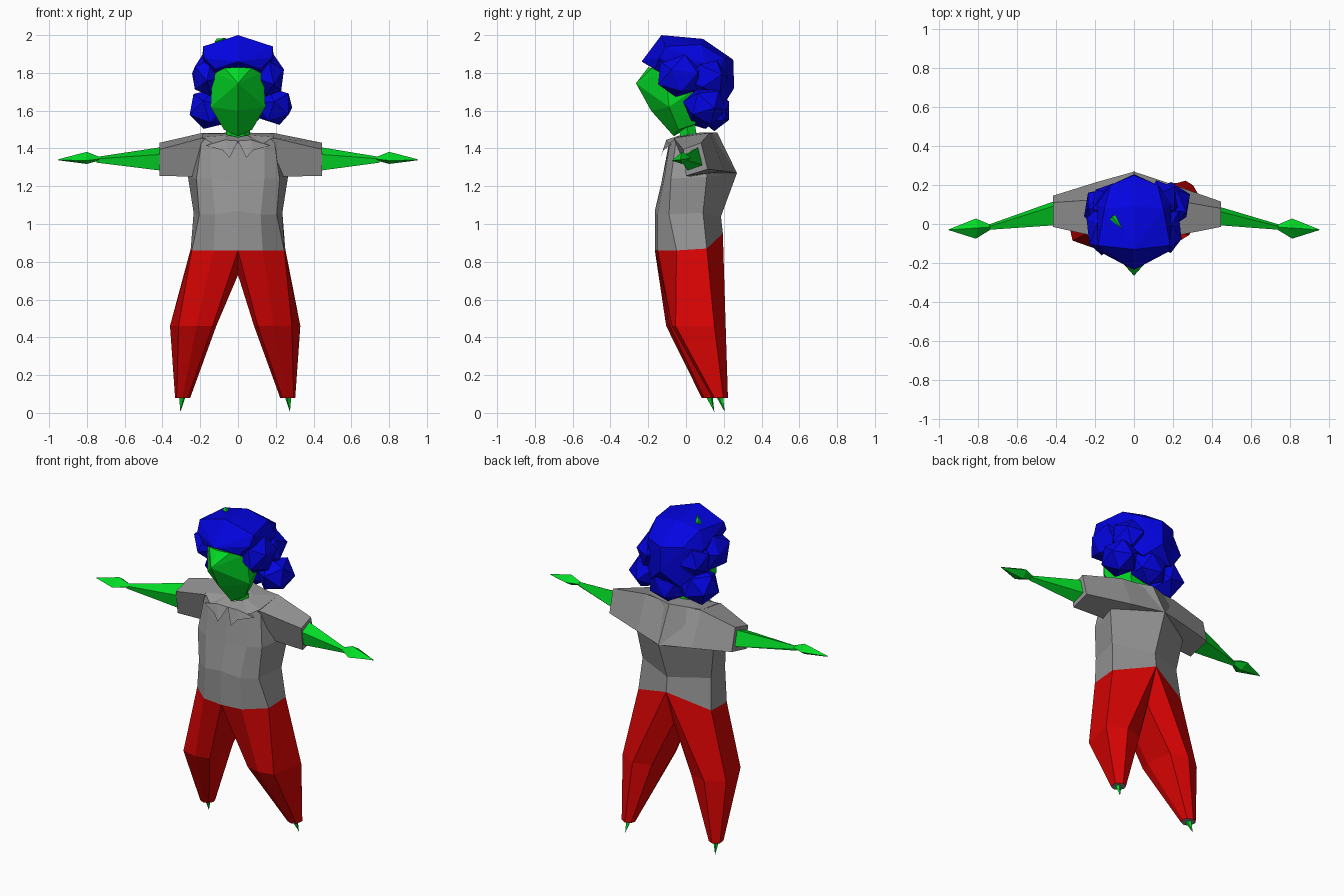
import bpy, bmesh, math
from mathutils import Vector, Matrix

if "Cube" in bpy.data.objects:
    bpy.data.objects.remove(bpy.data.objects["Cube"])


def material(name, rgb):
    m = bpy.data.materials.new(name)
    m.diffuse_color = (*rgb, 1)
    m.use_nodes = True
    m.node_tree.nodes["Principled BSDF"].inputs["Base Color"].default_value = m.diffuse_color
    return m


GREEN = material("green_skin", (0.001, 0.72, 0.02))
BLUE = material("blue_hair", (0.001, 0.001, 0.75))
RED = material("red_trousers", (0.7, 0.001, 0.001))
GREY = material("grey_shirt", (0.3, 0.3, 0.3))


def finish(bm, name, *mats):
    bmesh.ops.recalc_face_normals(bm, faces=bm.faces)
    me = bpy.data.meshes.new(name)
    bm.to_mesh(me)
    bm.free()
    for m in mats:
        me.materials.append(m)
    ob = bpy.data.objects.new(name, me)
    bpy.context.collection.objects.link(ob)
    return ob


def loft(name, rings, *mats, caps=True):
    """Skin a list of equal-length rings."""
    bm = bmesh.new()
    vs = [[bm.verts.new(p) for p in r] for r in rings]
    n = len(vs[0])
    for a, b in zip(vs, vs[1:]):
        for i in range(n):
            j = (i + 1) % n
            bm.faces.new((a[i], a[j], b[j], b[i]))
    if caps:
        bm.faces.new(vs[0])
        bm.faces.new(vs[-1])
    return finish(bm, name, *mats)


def hull(name, half, mat):
    """Faceted solid around points mirrored in x."""
    bm = bmesh.new()
    for x, y, z in half:
        for s in ((1, -1) if x else (1,)):
            bm.verts.new((s * x, y, z))
    bmesh.ops.convex_hull(bm, input=bm.verts)
    bmesh.ops.delete(bm, geom=[v for v in bm.verts if not v.link_faces], context='VERTS')
    return finish(bm, name, mat)


def mirror_ring(half):
    """Front centre to back centre, closed by its mirror image."""
    return half + [(-x, y, z) for x, y, z in half[-2:0:-1]]


def spike(name, base, tip, r, mat, sides=4):
    base, tip = Vector(base), Vector(tip)
    d = tip - base
    bm = bmesh.new()
    bmesh.ops.create_cone(bm, cap_ends=True, segments=sides, radius1=r, radius2=0, depth=d.length)
    rot = d.to_track_quat('Z', 'Y').to_matrix().to_4x4()
    bm.transform(Matrix.Translation((base + tip) / 2) @ rot)
    return finish(bm, name, mat)


# Shirt body, from waist to neckline
waist = [(0, -.165, .86), (.13, -.15, .86), (.245, -.05, .86), (.25, .11, .87), (0, .195, .95)]
loft("shirt", [mirror_ring(r) for r in (
    waist,
    [(0, -.165, 1.07), (.12, -.15, 1.05), (.205, -.09, 1.05), (.235, .09, 1.06), (0, .185, 1.04)],
    [(0, -.13, 1.22), (.14, -.115, 1.24), (.22, -.08, 1.24), (.265, .11, 1.25), (0, .27, 1.27)],
    [(0, -.09, 1.43), (.14, -.085, 1.43), (.19, -.05, 1.46), (.19, .11, 1.48), (0, .165, 1.485)],
    [(0, -.06, 1.45), (.03, -.05, 1.455), (.06, -.01, 1.47), (.06, .05, 1.48), (0, .08, 1.485)],
)], GREY)

for side, s in (("right", 1), ("left", -1)):
    cx = .445 if s > 0 else .415      # cuff distance
    cy = 0 if s > 0 else .03          # rear swing of the cuff
    # Sleeve, running in from the spine ridge
    loft(side + "_sleeve", [
        [(0, -.03, 1.42), (0, .15, 1.48), (0, .268, 1.27), (0, .05, 1.25)],
        [(s * .19, -.065, 1.455), (s * .19, .125, 1.482), (s * .19, .205 + cy / 3, 1.28), (s * .21, .02, 1.25)],
        [(s * cx, -.015, 1.395), (s * cx, .08 + cy, 1.43), (s * cx, .115 + cy, 1.29), (s * cx, .0, 1.255)],
    ], GREY)
    # Forearm and flat pointed hand
    loft(side + "_arm", [
        [(s * (cx - .03), -.005, 1.37), (s * (cx - .03), .07 + cy, 1.41),
         (s * (cx - .03), .095 + cy, 1.31), (s * (cx - .03), .01, 1.28)],
        [(s * .75, -.03, 1.345), (s * .75, -.015, 1.355), (s * .75, -.005, 1.34), (s * .75, -.02, 1.325)],
    ], GREEN)
    loft(side + "_hand", [
        [(s * .72, -.02, 1.345), (s * .72, -.015, 1.35), (s * .72, -.01, 1.345), (s * .72, -.015, 1.34)],
        [(s * .81, -.075, 1.335), (s * .8, -.02, 1.382), (s * .81, .028, 1.35), (s * .8, -.02, 1.318)],
        [(s * .95, -.031, 1.34), (s * .95, -.03, 1.343), (s * .95, -.028, 1.34), (s * .95, -.03, 1.337)],
    ], GREEN)
    # Trouser leg: hip half-ring with crotch, knee, ankle
    dx = 0 if s > 0 else .03
    dy = .03 if s > 0 else 0
    ax, ay = .265 + dx, (.18 if s > 0 else .125)
    hip = [(s * x, y, z) for x, y, z in waist] + [(0, .12, .73), (0, -.07, .73)]
    knee = [(.105, -.085, .46), (.19, -.105, .46), (.285, -.085, .46), (.33, .12, .46),
            (.22, .18, .46), (.11, .15, .46), (.085, -.02, .46)]
    ankle = [(ax + .042 * math.cos(a), ay + .042 * math.sin(a), .08)
             for a in (math.radians(d) for d in (225, 270, 315, 25, 90, 140, 180))]
    leg = loft(side + "_trouser_leg", [
        hip,
        [(s * (x + dx), y + dy, z) for x, y, z in knee],
        [(s * x, y, z) for x, y, z in ankle],
    ], RED, GREY)
    for f in leg.data.polygons:       # grey ankle opening
        f.material_index = int(f.center.z < .1)
    # Tiny pointed foot
    spike(side + "_foot", (s * ax, ay, .085), (s * (ax + .01), ay + .025, .005), .018, GREEN)

    # Collar points
    bm = bmesh.new()
    top = [(0, -.1, 1.44), (.07, -.105, 1.445), (.17, -.085, 1.415)]
    a, b, c = [bm.verts.new((s * x, y, z)) for x, y, z in top]
    p = bm.verts.new((s * .045, -.135, 1.35))
    q = bm.verts.new((s * .08, -.12, 1.39))
    bm.faces.new((a, p, b))
    bm.faces.new((b, p, q))
    bm.faces.new((b, q, c))
    # collar band back to the neck
    n = bm.verts.new((s * .05, -.03, 1.47))
    m = bm.verts.new((0, -.05, 1.46))
    bm.faces.new((a, b, n, m))
    bm.faces.new((b, c, n))
    finish(bm, side + "_collar", GREY)

# Neck
loft("neck", [[(r * math.cos(i * math.pi / 3), y + r * .8 * math.sin(i * math.pi / 3), z)
               for i in range(6)] for r, y, z in ((.065, .015, 1.45), (.06, 0, 1.56))], GREEN)

# Faceted head with a pointed face
hull("head", [(0, -.265, 1.745), (0, -.2, 1.83), (.07, -.18, 1.825), (.12, -.13, 1.80),
              (.14, -.1, 1.72), (.145, -.09, 1.62), (0, -.185, 1.6), (.075, -.04, 1.5),
              (0, -.065, 1.465), (.06, .05, 1.53), (.12, .1, 1.75)], GREEN)

# Main hair mass
hull("hair", [(0, -.235, 1.86), (.12, -.165, 1.82), (.18, -.14, 1.88), (.185, -.11, 1.94),
              (0, -.13, 2.0), (0, .09, 1.98), (.15, .08, 1.95), (.19, .1, 1.85), (.12, .2, 1.88),
              (0, .25, 1.87), (0, .255, 1.72), (.17, .15, 1.7), (.1, .2, 1.63), (.12, 0, 1.72)], BLUE)

# Hair curls around the sides and nape
curls = [((.02, .15, 1.6), (.12, .09, .105)),
         ((.165, -.03, 1.785), (.085, .13, .115)), ((-.165, -.03, 1.785), (.085, .13, .115)),
         ((.14, .11, 1.77), (.09, .115, .11)), ((-.13, .1, 1.77), (.09, .11, .11)),
         ((.19, .1, 1.625), (.105, .115, .105)), ((-.15, .08, 1.61), (.115, .115, .11))]
for i, (loc, rad) in enumerate(curls):
    bm = bmesh.new()
    bmesh.ops.create_icosphere(bm, subdivisions=1, radius=1.03)
    bm.transform(Matrix.Translation(loc) @ Matrix.Diagonal((*rad, 1)) @ Matrix.Rotation(i * .9, 4, 'X'))
    finish(bm, f"hair_curl_{i + 1}", BLUE)

# Small green tip lying on top of the hair
spike("hair_tip", (-.11, .035, 1.964), (-.06, -.025, 1.985), .018, GREEN, 4)
